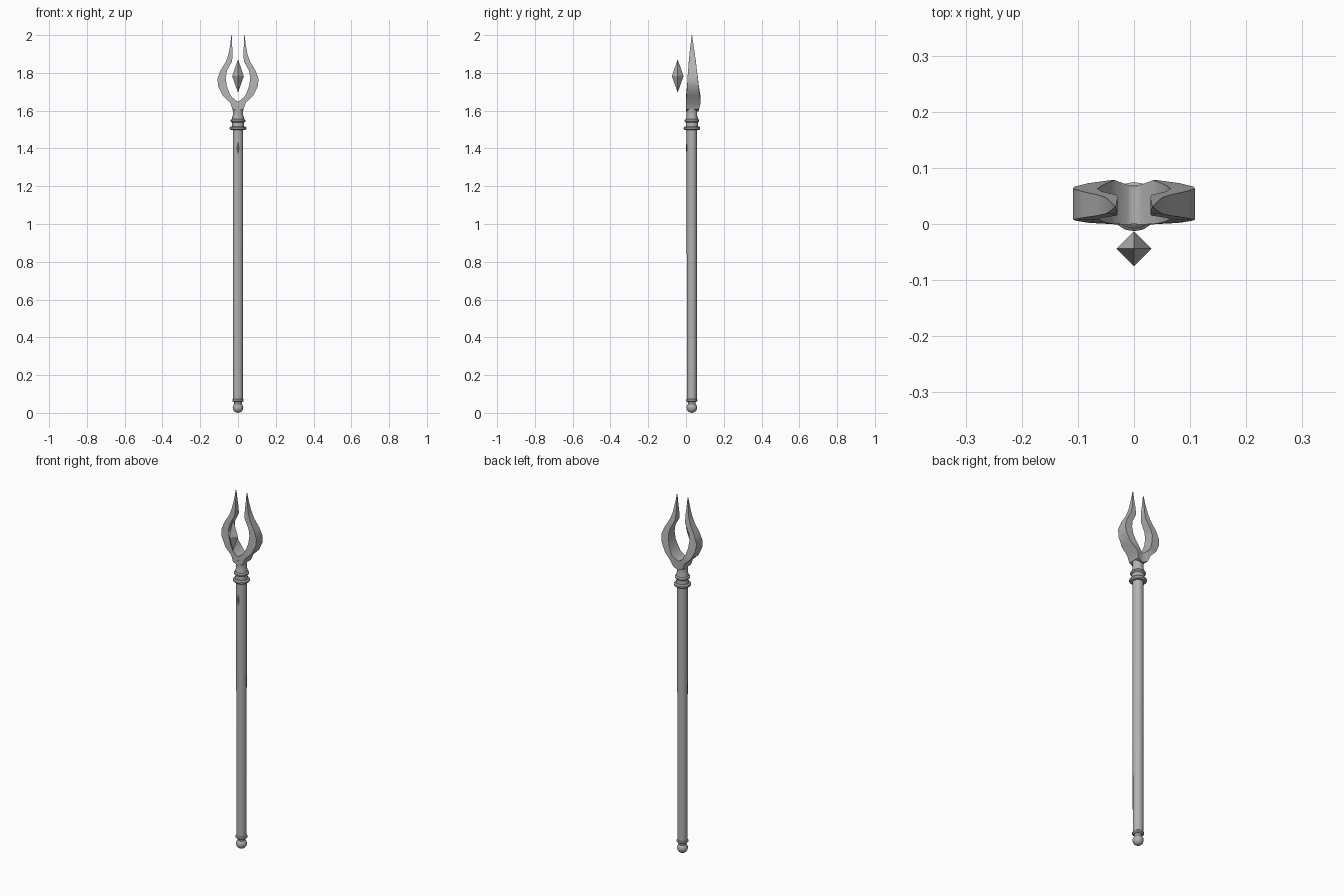
import bpy, bmesh, math

if "Cube" in bpy.data.objects:
    bpy.data.objects.remove(bpy.data.objects["Cube"])

YC = 0.031  # staff axis
grey = bpy.data.materials.new("dark_grey")
grey.diffuse_color = (0.45, 0.45, 0.45, 1)
grey.use_nodes = True
grey.node_tree.nodes["Principled BSDF"].inputs["Base Color"].default_value = grey.diffuse_color
dark = bpy.data.materials.new("stud_grey")
dark.diffuse_color = (0.2, 0.2, 0.2, 1)
dark.use_nodes = True
dark.node_tree.nodes["Principled BSDF"].inputs["Base Color"].default_value = dark.diffuse_color


def make(name, bm, smooth=True, mat=grey):
    bmesh.ops.recalc_face_normals(bm, faces=bm.faces)
    me = bpy.data.meshes.new(name)
    bm.to_mesh(me)
    bm.free()
    me.materials.append(mat)
    ob = bpy.data.objects.new(name, me)
    bpy.context.collection.objects.link(ob)
    if smooth:
        bpy.ops.object.select_all(action='DESELECT')
        ob.select_set(True)
        bpy.context.view_layer.objects.active = ob
        bpy.ops.object.shade_smooth_by_angle(angle=math.radians(35))
    return ob


def loft(bm, rings):
    rings = [[bm.verts.new(p) for p in r] for r in rings]
    n = len(rings[0])
    for a, b in zip(rings, rings[1:]):
        for i in range(n):
            j = (i + 1) % n
            bm.faces.new((a[i], a[j], b[j], b[i]))
    return rings


def lathe(name, profile, sides=16, yc=YC, smooth=True):
    bm = bmesh.new()
    rings = loft(bm, [[(r * math.cos(2 * math.pi * i / sides),
                        yc + r * math.sin(2 * math.pi * i / sides), z)
                       for i in range(sides)] for r, z in profile])
    bm.faces.new(rings[0])
    bm.faces.new(rings[-1])
    bmesh.ops.remove_doubles(bm, verts=bm.verts, dist=0.00005)
    return make(name, bm, smooth)


def ring(name, radius, z, half):
    # rounded collar
    lathe(name, [(0.022, z - half), (radius - 0.006, z - half), (radius, z - half * 0.4),
                 (radius, z + half * 0.4), (radius - 0.006, z + half), (0.022, z + half)])


# shaft and neck
lathe("shaft", [(0.026, 0.06), (0.0275, 1.2), (0.0275, 1.51)])
lathe("neck", [(0.032, 1.51), (0.032, 1.56), (0.0275, 1.575), (0.0275, 1.6), (0.033, 1.625)])
ring("lower_collar", 0.044, 1.507, 0.01)
ring("upper_collar", 0.039, 1.547, 0.009)

# foot knob
ring("foot_collar", 0.03, 0.067, 0.009)
lathe("foot_neck", [(0.02, 0.04), (0.02, 0.065)])
lathe("foot_knob", [(max(0.00001, 0.028 * math.sin(math.pi * i / 8)),
                     0.028 - 0.028 * math.cos(math.pi * i / 8)) for i in range(9)])

# fork prong stations: outer x, z, inner x, z, front y, back y
stations = [
    (0.0, 1.595, 0.0, 1.648, 0.0, 0.066),
    (0.03, 1.61, 0.012, 1.655, -0.001, 0.07),
    (0.042, 1.643, 0.034, 1.673, 0.0, 0.078),
    (0.08, 1.68, 0.048, 1.70, 0.002, 0.073),
    (0.105, 1.73, 0.060, 1.735, 0.006, 0.067),
    (0.109, 1.768, 0.065, 1.775, 0.008, 0.063),
    (0.092, 1.813, 0.058, 1.812, 0.011, 0.058),
    (0.065, 1.858, 0.031, 1.862, 0.015, 0.052),
    (0.050, 1.90, 0.029, 1.90, 0.018, 0.047),
    (0.041, 1.95, 0.031, 1.95, 0.024, 0.039),
    (0.035, 2.0, 0.032, 2.0, 0.030, 0.032),
]
bm = bmesh.new()
rings = loft(bm, [[(xo, f, zo), (xo, b, zo), (xi, b, zi), (xi, f, zi)]
                  for xo, zo, xi, zi, f, b in stations])
bm.faces.new(rings[-1])
fork = make("fork", bm)
mirror = fork.modifiers.new("mirror", 'MIRROR')
mirror.use_clip = True

# floating crystal in front of the fork
lathe("crystal", [(0.00001, 1.695), (0.031, 1.783), (0.00001, 1.872)], 4, -0.044, False)

# small diamond stud on the shaft front
bm = bmesh.new()
rim = [bm.verts.new(p) for p in ((0, 0.002, 1.37), (0.011, 0.004, 1.403),
                                 (0, 0.002, 1.437), (-0.011, 0.004, 1.403))]
for y in (0.0005, 0.010):
    tip = bm.verts.new((0, y, 1.403))
    for i in range(4):
        bm.faces.new((rim[i], rim[(i + 1) % 4], tip))
make("diamond_stud", bm, False, dark)
